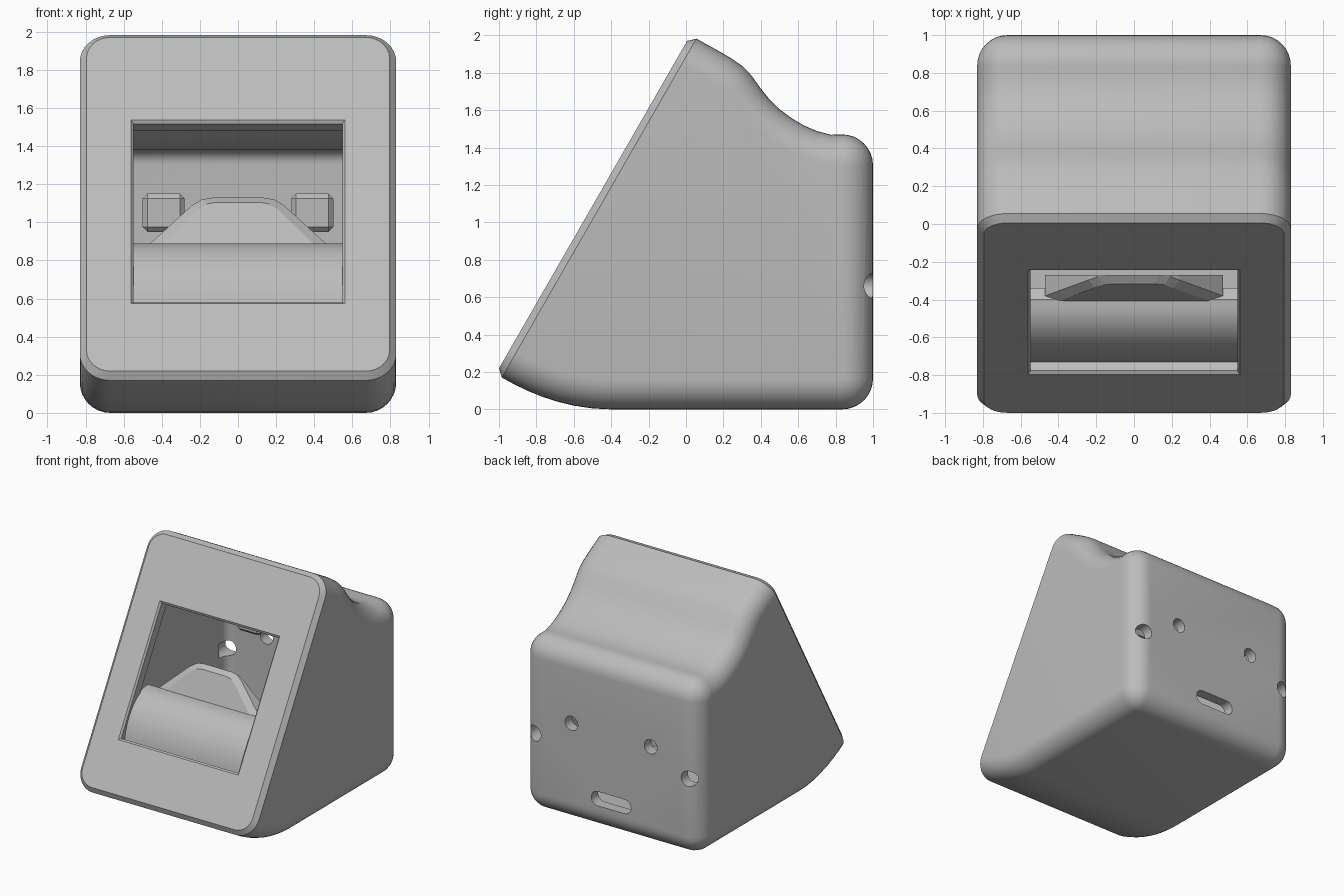
import bpy, bmesh, math
from mathutils import Vector, Matrix

if "Cube" in bpy.data.objects:
    bpy.data.objects.remove(bpy.data.objects["Cube"])

grey = bpy.data.materials.new("light_grey")
grey.diffuse_color = (0.5, 0.5, 0.5, 1)
grey.use_nodes = True
grey.node_tree.nodes["Principled BSDF"].inputs["Base Color"].default_value = grey.diffuse_color

HALF, ROUND, WALL = 0.83, 0.16, 0.09
N = Vector((0, -0.867, 0.498)).normalized()      # tilted front direction
U = Vector((0, 0.498, 0.867)).normalized()       # up along the front
FRONT, CHAMFER = 0.976, 0.037


def make(name, bm):
    bmesh.ops.recalc_face_normals(bm, faces=bm.faces[:])
    me = bpy.data.meshes.new(name)
    bm.to_mesh(me)
    bm.free()
    me.materials.append(grey)
    ob = bpy.data.objects.new(name, me)
    bpy.context.collection.objects.link(ob)
    return ob


def smooth(ob, deg=30):
    bpy.ops.object.select_all(action='DESELECT')
    ob.select_set(True)
    bpy.context.view_layer.objects.active = ob
    bpy.ops.object.shade_smooth_by_angle(angle=math.radians(deg))


def bridge(rings, bm):
    """Skin a list of equal point rings and cap both ends."""
    vs = [[bm.verts.new(p) for p in r] for r in rings]
    n = len(vs[0])
    for a, b in zip(vs, vs[1:]):
        for i in range(n):
            bm.faces.new((a[i], a[(i + 1) % n], b[(i + 1) % n], b[i]))
    bm.faces.new(vs[0][::-1])
    bm.faces.new(vs[-1])
    return bm


def arc(cy, cz, r, a0, a1, n=8):
    return [(cy + r * math.cos(math.radians(a0 + (a1 - a0) * i / n)),
             cz + r * math.sin(math.radians(a0 + (a1 - a0) * i / n))) for i in range(n + 1)]


def side_profile():
    """Outer side outline (y, z), running past the front plane."""
    pts = [(y, 0.17 * ((y + 0.4) / 0.585) ** 2)
           for y in (-1.25, -1.1, -1.0, -0.92, -0.84, -0.76, -0.68, -0.6, -0.5, -0.4)]
    pts += arc(0.835, 0.165, 0.165, -90, 0)
    pts += arc(0.835, 1.305, 0.165, 0, 90)
    pts += [(0.775, 1.468), (0.7, 1.488), (0.63, 1.518), (0.56, 1.56), (0.5, 1.605),
            (0.45, 1.653), (0.4, 1.715), (0.35, 1.785), (0.3, 1.837), (0.24, 1.878),
            (0.18, 1.913), (0.05, 1.985), (-0.1, 2.07), (-0.25, 2.155)]
    return pts


def shell_solid(inset, plane):
    """Rounded body inset by a wall, cut flat at the front; returns bmesh and cap."""
    pts = [Vector(p) for p in side_profile()]
    n = len(pts)
    inward = []
    for i in range(n):
        a = (pts[i] - pts[max(i - 1, 0)]).normalized() if i else Vector((0, 0))
        b = (pts[i + 1] - pts[i]).normalized() if i < n - 1 else Vector((0, 0))
        t = (a + b).normalized()
        inward.append(Vector((-t.y, t.x)))
    r = ROUND - inset
    half = HALF - inset
    steps = [(half - r + r * math.sin(t), r - r * math.cos(t))
             for t in (math.radians(90 * k / 8) for k in range(9))]
    rows = [(-x, d) for x, d in reversed(steps)] + steps
    rings = []
    for x, d in rows:
        q = [p + w * (inset + d) for p, w in zip(pts, inward)]
        rings.append([(x, p.x, p.y) for p in q])
    bm = bridge(rings, bmesh.new())
    bmesh.ops.recalc_face_normals(bm, faces=bm.faces[:])
    cut = bmesh.ops.bisect_plane(bm, geom=bm.verts[:] + bm.edges[:] + bm.faces[:], dist=1e-5,
                                 plane_co=N * plane, plane_no=N, clear_outer=True)
    edges = [e for e in cut['geom_cut'] if isinstance(e, bmesh.types.BMEdge)]
    cap = bmesh.ops.edgeloop_fill(bm, edges=edges)['faces']
    bmesh.ops.recalc_face_normals(bm, faces=bm.faces[:])
    return bm, cap


def subtract(ob, cutter):
    m = ob.modifiers.new("cut", 'BOOLEAN')
    m.operation, m.solver, m.object = 'DIFFERENCE', 'EXACT', cutter
    bpy.context.view_layer.update()
    me = bpy.data.meshes.new_from_object(ob.evaluated_get(bpy.context.evaluated_depsgraph_get()))
    ob.modifiers.clear()
    ob.data = me
    bpy.data.objects.remove(cutter)


def window(front_w, front_h, back_w, back_h, d0, d1):
    """Tapered rectangular cutter square to the tilted front."""
    z = 1.055
    c = Vector((0, (N.z * z - FRONT) / -N.y, z))
    rings = []
    for w, h, d in ((front_w, front_h, d0), (back_w, back_h, d1)):
        rings.append([c + Vector((sx * w, 0, 0)) + U * (sz * h) - N * d
                      for sx, sz in ((-1, -1), (1, -1), (1, 1), (-1, 1))])
    return make("window_cutter", bridge(rings, bmesh.new()))


def prism(name, pts, axis, lo, hi):
    place = (lambda p, t: (t, p[0], p[1])) if axis == 'x' else (lambda p, t: (p[0], t, p[1]))
    return make(name, bridge([[place(p, t) for p in pts] for t in (lo, hi)], bmesh.new()))


def hole(x, z, r, half_slot=0):
    """Round or slotted cutter through the back wall."""
    pts = arc(x + half_slot, z, r, -90, 90, 12) + arc(x - half_slot, z, r, 90, 270, 12)
    if not half_slot:
        pts = arc(x, z, r, 0, 345, 23)
    return prism("hole_cutter", pts, 'y', 0.8, 1.1)


# Outer housing with a chamfered front rim
bm, cap = shell_solid(0, FRONT - CHAMFER)
bmesh.ops.inset_region(bm, faces=cap, thickness=0.035, depth=CHAMFER, use_even_offset=True)
housing = make("housing", bm)

# Hollow inside
bm, cap = shell_solid(WALL, FRONT - WALL)
subtract(housing, make("cavity_cutter", bm))

# Front window and its bevelled lip
subtract(housing, window(0.547, 0.54, 0.547, 0.54, -0.05, 0.14))
subtract(housing, window(0.57, 0.566, 0.545, 0.538, -0.01, 0.016))

# Back screw holes and cable slot
for s in (-1, 1):
    subtract(housing, hole(s * 0.72, 0.66, 0.065))
    subtract(housing, hole(s * 0.37, 0.84, 0.06))
subtract(housing, hole(0, 0.27, 0.06, 0.125))
smooth(housing)

# Curved cradle behind the lower edge of the window
curve = [(-0.42 - 0.32 * math.cos(math.radians(a)), 0.45 + 0.44 * math.sin(math.radians(a)))
         for a in range(0, 85, 7)]
cradle = prism("cradle", [(-0.74, 0.1)] + curve + [(-0.40, 0.89), (-0.34, 0.85), (-0.34, 0.06)],
               'x', -0.56, 0.56)
smooth(cradle)

# Arched tab standing on the cradle, leaning back above a short upright band
outline = [(-0.47, 0.88), (-0.24, 1.09), (-0.19, 1.12), (-0.13, 1.13)]
outline += [(-x, z) for x, z in reversed(outline)]
inner = [(x * 0.86, 0.88 + (z - 0.88) * 0.9) for x, z in outline]
rings = [[(x, -0.41 + max(0, z - 0.95) * 0.6, z) for x, z in inner],
         [(x, -0.38 + max(0, z - 0.95) * 0.6, z) for x, z in outline],
         [(x, -0.27, z) for x, z in outline]]
make("arched_tab", bridge(rings, bmesh.new()))

# Mounting blocks on the inside of the back wall
for side, s in (("left", -1), ("right", 1)):
    bm = bmesh.new()
    bmesh.ops.create_cube(bm, size=1, matrix=Matrix.Translation((s * 0.39, 0.8, 1.05))
                          @ Matrix.Diagonal((0.22, 0.24, 0.2, 1)))
    bmesh.ops.bevel(bm, geom=bm.edges[:], offset=0.025, segments=1, affect='EDGES')
    make(side + "_mounting_block", bm)
